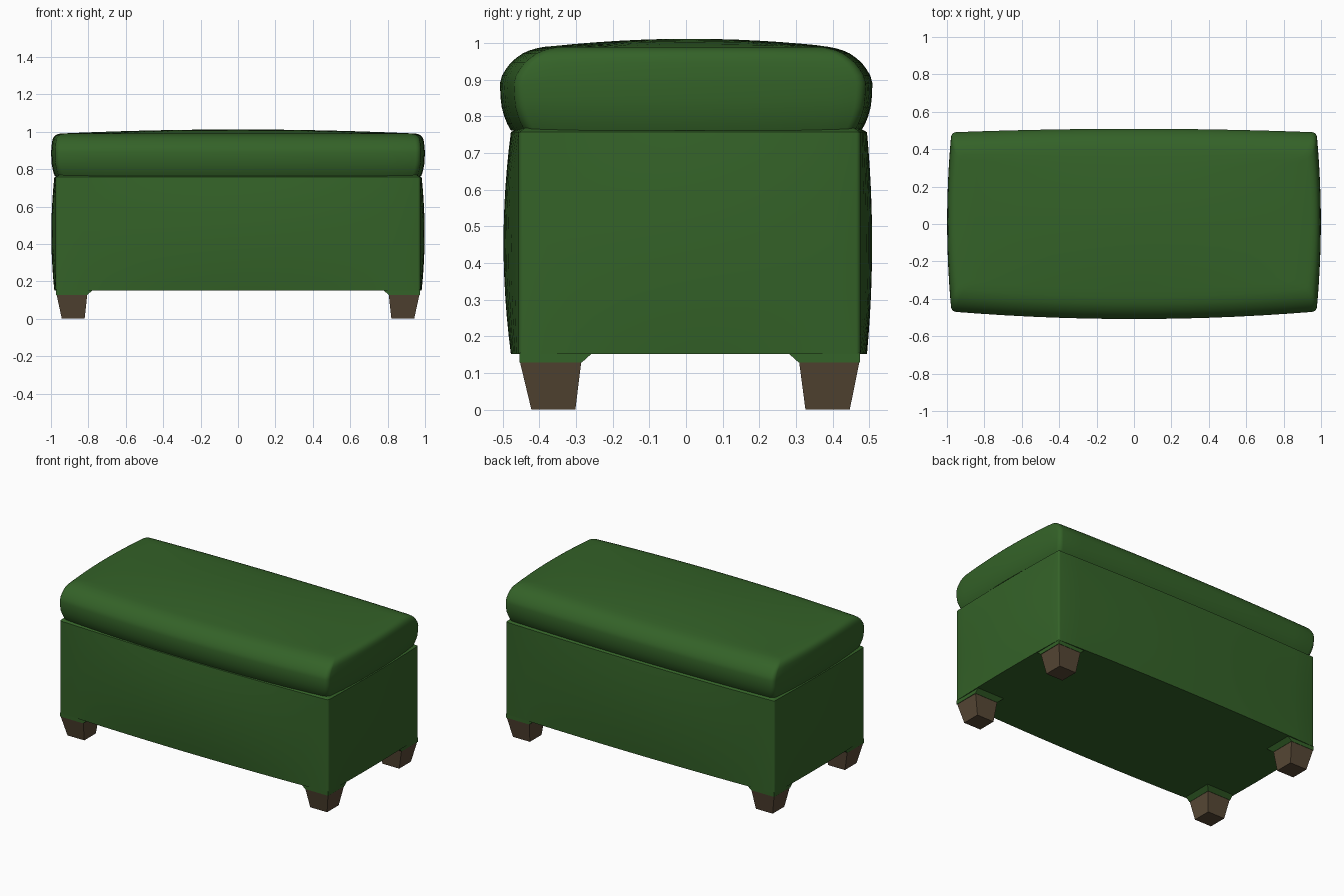
import bpy, bmesh, math

if "Cube" in bpy.data.objects:
    bpy.data.objects.remove(bpy.data.objects["Cube"])

def material(name, rgb):
    m = bpy.data.materials.new(name)
    m.diffuse_color = (*rgb, 1)
    m.use_nodes = True
    m.node_tree.nodes["Principled BSDF"].inputs["Base Color"].default_value = m.diffuse_color
    return m

GREEN = material("green fabric", (0.034, 0.122, 0.021))
BROWN = material("brown wood", (0.095, 0.064, 0.036))

def finish(name, bm, mat, angle=None):
    bmesh.ops.recalc_face_normals(bm, faces=bm.faces)
    me = bpy.data.meshes.new(name)
    bm.to_mesh(me)
    bm.free()
    me.materials.append(mat)
    ob = bpy.data.objects.new(name, me)
    bpy.context.collection.objects.link(ob)
    if angle:
        me.shade_smooth()
        me.set_sharp_from_angle(angle=math.radians(angle))
    return ob

def ring(hx, yf, yb, r, bx, bf, bb, n=14, seg=5):
    """Rounded rectangle whose four sides bulge outwards (bx, bf, bb)."""
    cy, hy = (yf + yb) / 2, (yb - yf) / 2
    pts = []
    for k, (sx, sy) in enumerate([(1, 1), (-1, 1), (-1, -1), (1, -1)]):
        for i in range(seg + 1):
            a = math.pi / 2 * (k + i / seg)
            pts.append((sx * (hx - r) + r * math.cos(a), sy * (hy - r) + r * math.sin(a)))
        # straight run to the next corner
        x0, y0 = pts[-1]
        nx, ny = [(-1, 1), (-1, -1), (1, -1), (1, 1)][k]
        if k % 2 == 0:
            x1, y1 = nx * (hx - r), y0
        else:
            x1, y1 = x0, ny * (hy - r)
        for i in range(1, n):
            t = i / n
            pts.append((x0 + (x1 - x0) * t, y0 + (y1 - y0) * t))
    out = []
    for x, y in pts:
        u, v = x / hx, y / hy
        b = bf if v < 0 else bb
        out.append((x + bx * u * (1 - v * v), cy + y + b * v * (1 - u * u)))
    return out

def loft(bm, rings):
    """Skin a list of equal-length loops of 3D points."""
    loops = [[bm.verts.new(p) for p in r] for r in rings]
    for a, b in zip(loops, loops[1:]):
        for i in range(len(a)):
            j = (i + 1) % len(a)
            bm.faces.new((a[i], a[j], b[j], b[i]))
    return loops

# Body: box with pillowed sides
rings = []
Z0, Z1 = 0.152, 0.757
for i in range(13):
    w = i / 12 * 2 - 1
    k = 1 - w * w
    z = Z0 + (Z1 - Z0) * i / 12
    rings.append([(x, y, z) for x, y in ring(
        0.974, -0.456, 0.476, 0.012, 0.008 + 0.016 * k, 0.022 + 0.02 * k, 0.018 + 0.014 * k)])
rings.append([(x, y, 0.768) for x, y in ring(0.955, -0.44, 0.46, 0.012, 0.006, 0.02, 0.015)])
bm = bmesh.new()
loops = loft(bm, rings)
bm.faces.new(loops[0])
bm.faces.new(loops[-1])
finish("body", bm, GREEN, 35)

# Lid: padded cushion, (z, inset x, inset y) up the side, then a crowned top
profile = [(0.762, 0.020, 0.030), (0.78, 0.013, 0.020), (0.80, 0.008, 0.012),
           (0.825, 0.003, 0.005), (0.85, 0.001, 0.002), (0.89, 0, 0), (0.912, 0.001, 0.006),
           (0.93, 0.003, 0.017), (0.947, 0.005, 0.030), (0.96, 0.008, 0.045),
           (0.972, 0.014, 0.062), (0.980, 0.022, 0.080), (0.986, 0.033, 0.100),
           (0.990, 0.05, 0.120)]
rings = []
for z, ix, iy in profile:
    rings.append([(x, y, z) for x, y in ring(
        0.976 - ix, -0.468 + iy, 0.490 - iy, 0.025, 0.023, 0.040, 0.019)])
rim, cy = rings[-1], 0.01
for s in (0.9, 0.8, 0.65, 0.5, 0.35, 0.2, 0.08):
    rings.append([(x * s, cy + (y - cy) * s,
                   0.990 + 0.022 * max(0, 1 - (x * s / 0.95) ** 2) * max(0, 1 - ((y - cy) * s / 0.39) ** 2))
                  for x, y, z in rim])
bm = bmesh.new()
loops = loft(bm, rings)
bm.faces.new(loops[0])
tip = bm.verts.new((0, cy, 1.012))
last = loops[-1]
for i in range(len(last)):
    bm.faces.new((last[i], last[(i + 1) % len(last)], tip))
finish("lid", bm, GREEN, 40)

def frustum(name, lo, hi, z0, z1, mat):
    """Tapered block between two rectangles (x0, x1, y0, y1)."""
    bm = bmesh.new()
    rects = [[(r[0], r[2], z), (r[1], r[2], z), (r[1], r[3], z), (r[0], r[3], z)]
             for r, z in ((lo, z0), (hi, z1))]
    loops = loft(bm, rects)
    bm.faces.new(loops[0])
    bm.faces.new(loops[1])
    finish(name, bm, mat)

# Four corner blocks (fabric) with tapered wooden legs
for sx, side in ((-1, "left"), (1, "right")):
    for sy, end, outer, in_y, leg_lo in ((-1, "front", 0.455, 0.285, (0.302, 0.422)),
                                         (1, "back", 0.475, 0.308, (0.326, 0.447))):
        def rect(xa, xb, ya, yb):
            return (*sorted((sx * xa, sx * xb)), *sorted((sy * ya, sy * yb)))
        frustum(f"{end}_{side}_corner_block", rect(0.805, 0.973, in_y, outer),
                rect(0.775, 0.973, in_y - 0.03, outer), 0.128, 0.155, GREEN)
        frustum(f"{end}_{side}_leg", rect(0.82, 0.942, *leg_lo),
                rect(0.806, 0.970, in_y + 0.001, outer - 0.002), 0.0, 0.129, BROWN)
